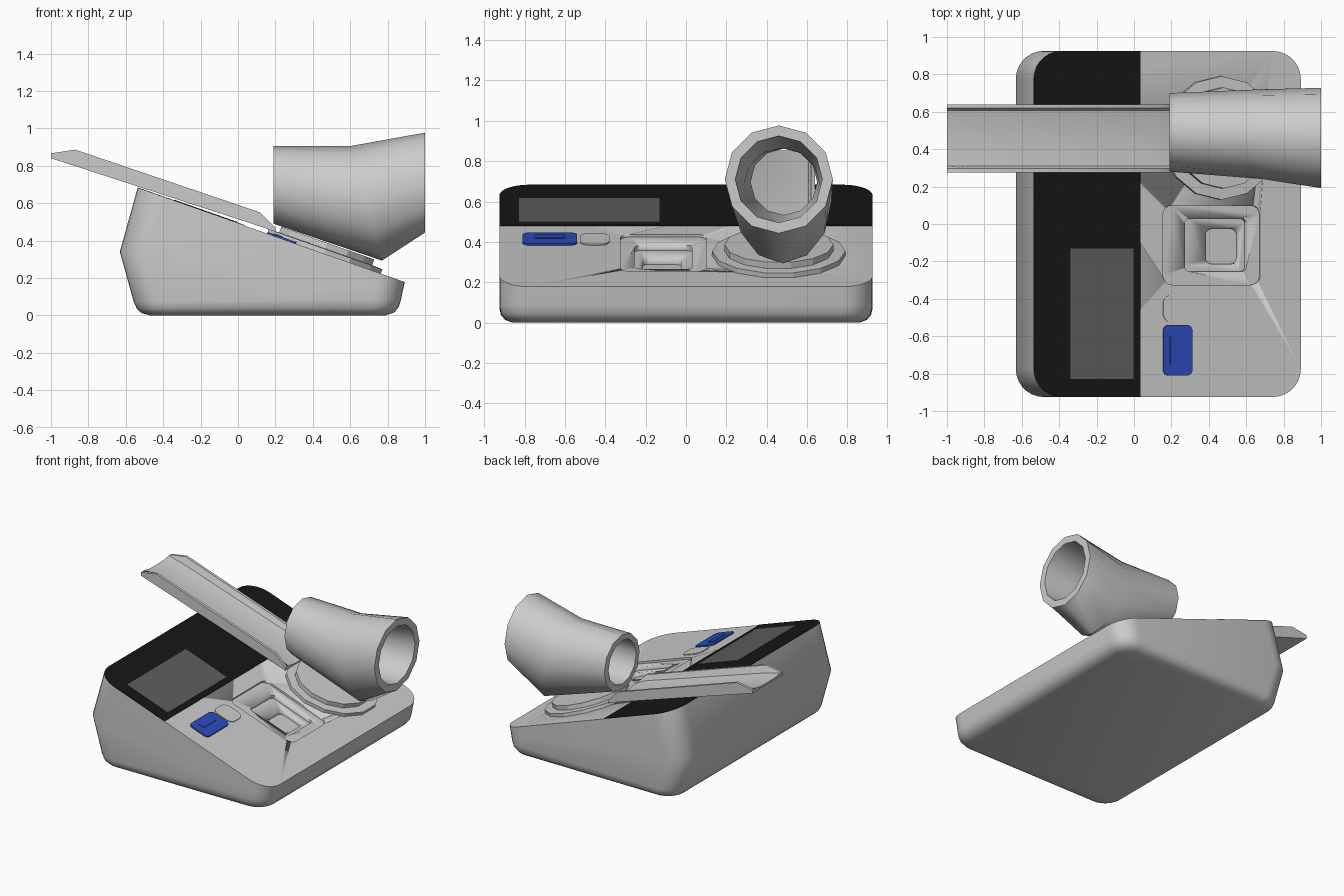
import bpy, bmesh, math
from mathutils import Vector

if "Cube" in bpy.data.objects:
    bpy.data.objects.remove(bpy.data.objects["Cube"])

SLOPE = -0.352
NORMAL = Vector((-SLOPE, 0, 1)).normalized()


def material(name, color):
    m = bpy.data.materials.new(name)
    m.diffuse_color = (*color, 1)
    m.use_nodes = True
    m.node_tree.nodes["Principled BSDF"].inputs["Base Color"].default_value = m.diffuse_color
    return m


BLACK = material("black", (0.008, 0.008, 0.008))
BLUE = material("blue", (0.025, 0.07, 0.5))
SCREEN = material("screen_grey", (0.11, 0.11, 0.11))


def deck(x, y, h=0):
    """Point at height h above the sloped top face."""
    return Vector((x, y, 0.492 + SLOPE * x)) + NORMAL * h


def loft(name, loops, mat=None, smooth=30, cyclic=False):
    bm = bmesh.new()
    rings = [[bm.verts.new(p) for p in loop] for loop in loops]
    n = len(rings[0])
    pairs = list(zip(rings, rings[1:]))
    if cyclic:
        pairs.append((rings[-1], rings[0]))
    for a, b in pairs:
        for i in range(n):
            j = (i + 1) % n
            bm.faces.new((a[i], a[j], b[j], b[i]))
    if not cyclic:
        bm.faces.new(rings[0])
        bm.faces.new(rings[-1])
    bmesh.ops.recalc_face_normals(bm, faces=bm.faces)
    mesh = bpy.data.meshes.new(name)
    bm.to_mesh(mesh)
    bm.free()
    ob = bpy.data.objects.new(name, mesh)
    bpy.context.collection.objects.link(ob)
    if mat:
        mesh.materials.append(mat)
    if smooth:
        bpy.ops.object.select_all(action='DESELECT')
        ob.select_set(True)
        bpy.context.view_layer.objects.active = ob
        bpy.ops.object.shade_smooth_by_angle(angle=math.radians(smooth))
    return ob


def rounded(x0, x1, y0, y1, left, right, seg=7):
    """Rounded rectangle in xy with separate radii on the left and right."""
    pts = []
    for cx, cy, r, a in ((x1 - right, y1 - right, right, 0), (x0 + left, y1 - left, left, 90),
                         (x0 + left, y0 + left, left, 180), (x1 - right, y0 + right, right, 270)):
        for i in range(seg + 1):
            t = math.radians(a + 90 * i / seg)
            pts.append((cx + r * math.cos(t), cy + r * math.sin(t)))
    return pts


def plate(name, x0, x1, y0, y1, h0, h1, r, mat=None, right=None):
    pts = rounded(x0, x1, y0, y1, r, r if right is None else right)
    return loft(name, [[deck(x, y, h) for x, y in pts] for h in (h0, h1)], mat)


# Wedge-shaped housing
levels = [(-0.47, 0, 0.79, 0, 0.86, 0.10), (-0.515, 0.012, 0.835, 0.015, 0.895, 0.125),
          (-0.54, 0.035, 0.86, 0.045, 0.917, 0.14), (-0.557, 0.07, 0.872, 0.085, 0.925, 0.15),
          (-0.632, 0.34, 0.882, 0.135, 0.925, 0.15), (-0.537, 0.681, 0.892, 0.178, 0.925, 0.15)]
loops = []
for x0, z0, x1, z1, w, r in levels:
    loops.append([Vector((x, y, z0 + (z1 - z0) * (x - x0) / (x1 - x0)))
                  for x, y in rounded(x0, x1, -w, w, r, r)])
housing = loft("housing", loops, smooth=35)

# Stepped recess in the top face
recess = [(0.155, 0.675, -0.325, 0.10, 0.014, 0.05), (0.275, 0.605, -0.255, 0.03, 0.04, 0.03),
          (0.395, 0.57, -0.213, -0.025, 0.068, 0.035)]
for i, (x0, x1, y0, y1, d, r) in enumerate(recess):
    cutter = plate(f"recess_cutter_{i}", x0, x1, y0, y1, -d, 0.05, r)
    mod = housing.modifiers.new("recess", 'BOOLEAN')
    mod.operation = 'DIFFERENCE'
    mod.solver = 'EXACT'
    mod.object = cutter
    bpy.context.view_layer.objects.active = housing
    bpy.ops.object.modifier_apply(modifier=mod.name)
    bpy.data.objects.remove(cutter)

# Display and buttons
plate("display_panel", -0.536, 0.035, -0.925, 0.925, -0.002, 0.003, 0.15, BLACK, right=0.001)
plate("display_screen", -0.345, -0.005, -0.83, -0.13, 0, 0.006, 0.002, SCREEN)
plate("small_button", 0.155, 0.31, -0.525, -0.38, -0.005, 0.006, 0.045)
plate("start_button", 0.155, 0.31, -0.81, -0.54, -0.005, 0.009, 0.03, BLUE)
plate("start_button_bar", 0.19, 0.235, -0.75, -0.60, 0, 0.013, 0.005, BLUE)

# Stepped round base under the cuff
C = math.sqrt(1 / (1 + SLOPE ** 2))


def disc(r, h):
    return [deck(0.46 + r * C * math.cos(t), 0.46 + r * math.sin(t), h)
            for t in [math.tau * i / 14 + math.pi / 14 for i in range(14)]]


loft("cuff_base", [disc(0.33, -0.01), disc(0.33, 0.025), disc(0.27, 0.027), disc(0.27, 0.06)], smooth=0)


# Hollow arm cuff
def ring(top, bottom, cy, w):
    t, b = Vector((top[0], 0, top[1])), Vector((bottom[0], 0, bottom[1]))
    c, u = (t + b) / 2, (t - b) / 2
    return [c + u * math.sin(a) + Vector((0, cy + w * math.cos(a), 0))
            for a in [math.tau * i / 12 for i in range(12)]]


loft("arm_cuff", [
    ring((0.19, 0.905), (0.19, 0.49), 0.49, 0.21),
    ring((0.60, 0.905), (0.77, 0.293), 0.48, 0.24),
    ring((1.0, 0.977), (1.0, 0.443), 0.46, 0.268),
    ring((1.0, 0.925), (1.0, 0.495), 0.46, 0.216),
    ring((0.62, 0.865), (0.72, 0.50), 0.475, 0.188),
    ring((0.19, 0.862), (0.19, 0.533), 0.485, 0.165)], smooth=35, cyclic=True)

# Arm rest trough with raised side rails
sections = []
for x, zb, zt in ((-1, 0.84, 0.866), (-0.87, 0.798, 0.886), (0.12, 0.475, 0.55), (0.2, 0.447, 0.47)):
    f = min(zb + 0.034, zt)
    half = [(0.182, zb), (0.182, zt), (0.162, zt), (0.148, f), (0.07, f - 0.012)]
    outline = half + [(-y, z) for y, z in reversed(half)]
    sections.append([Vector((x, 0.458 + y, z)) for y, z in outline])
loft("arm_rest", sections, smooth=30)
